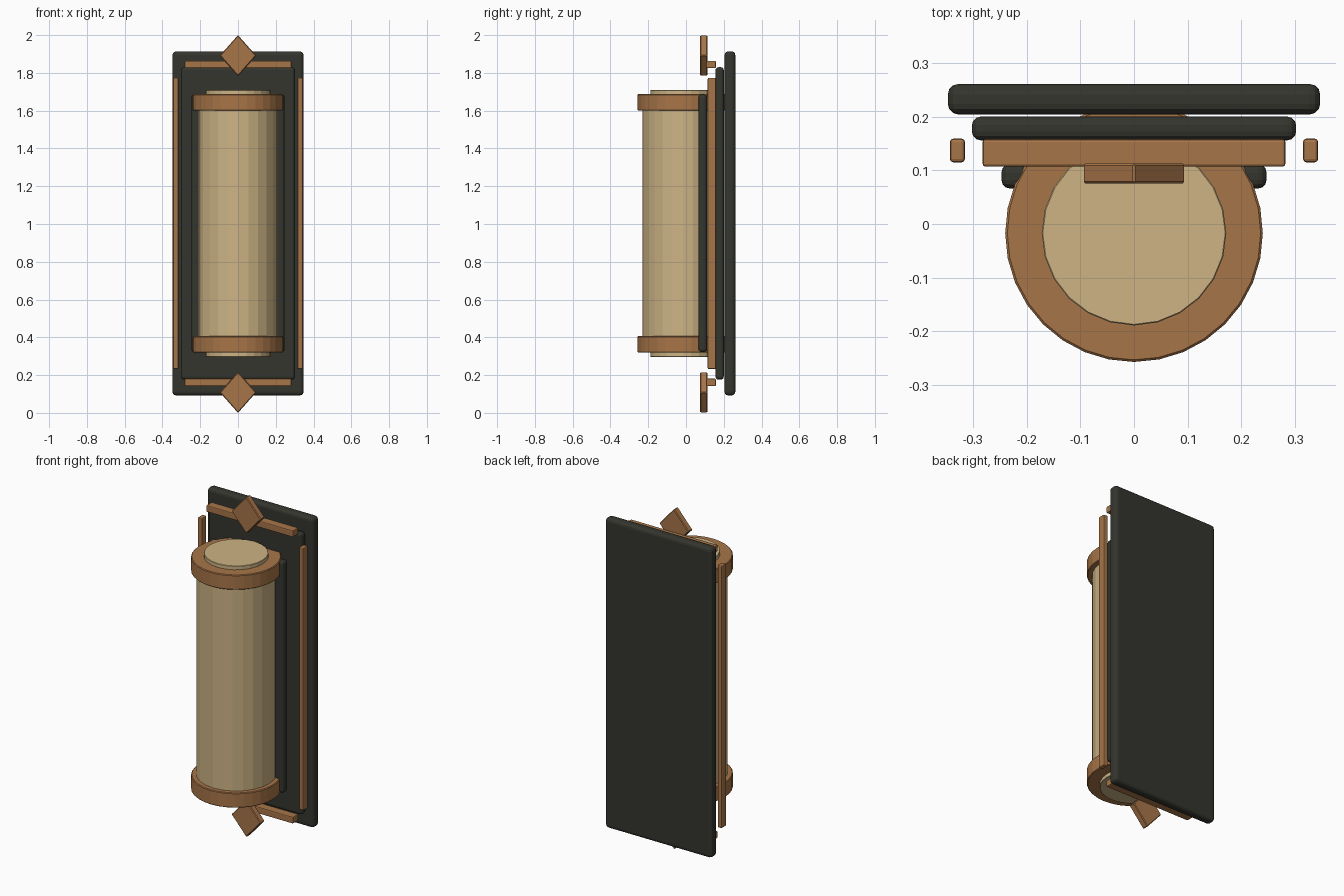
import bpy, bmesh, math
from mathutils import Matrix

if "Cube" in bpy.data.objects:
    bpy.data.objects.remove(bpy.data.objects["Cube"])


def material(name, rgb):
    m = bpy.data.materials.new(name)
    m.diffuse_color = (*rgb, 1)
    m.use_nodes = True
    m.node_tree.nodes["Principled BSDF"].inputs["Base Color"].default_value = m.diffuse_color
    return m


IRON = material("dark iron", (0.034, 0.036, 0.027))
COPPER = material("copper", (0.39, 0.178, 0.065))
SHADE = material("warm parchment", (0.61, 0.456, 0.235))


def finish(name, bm, mat, bevel=0, segments=2):
    if bevel:
        # round only the sharp edges, leaving cylinder facets alone
        sharp = [e for e in bm.edges if e.calc_face_angle(0) > math.radians(30)]
        bmesh.ops.bevel(bm, geom=sharp, offset=bevel, segments=segments,
                        profile=0.5, affect='EDGES', clamp_overlap=True)
    bmesh.ops.recalc_face_normals(bm, faces=bm.faces)
    mesh = bpy.data.meshes.new(name)
    bm.to_mesh(mesh)
    bm.free()
    mesh.materials.append(mat)
    ob = bpy.data.objects.new(name, mesh)
    bpy.context.collection.objects.link(ob)
    return ob


def box(name, x, y, z, mat, bevel, segments=2):
    """Bevelled box from (min, max) ranges."""
    bm = bmesh.new()
    bmesh.ops.create_cube(bm, size=1)
    for v in bm.verts:
        v.co = [(a + b) / 2 + c * (b - a) for (a, b), c in zip((x, y, z), v.co)]
    return finish(name, bm, mat, bevel, segments)


def drum(name, radius, z, sides, mat, bevel=0):
    """Upright cylinder on the lamp axis."""
    bm = bmesh.new()
    bmesh.ops.create_cone(bm, cap_ends=True, segments=sides, radius1=radius,
                          radius2=radius, depth=z[1] - z[0],
                          matrix=Matrix.Translation((0, -0.017, sum(z) / 2)))
    return finish(name, bm, mat, bevel, 1)


def diamond(name, zc):
    """Flat lozenge finial facing the front."""
    bm = bmesh.new()
    outline = [(0.096, 0), (0, 0.1085), (-0.096, 0), (0, -0.1085)]
    face = bm.faces.new([bm.verts.new((x, 0.075, zc + z)) for x, z in outline])
    ext = bmesh.ops.extrude_face_region(bm, geom=[face])
    bmesh.ops.translate(bm, vec=(0, 0.038, 0),
                        verts=[g for g in ext["geom"] if isinstance(g, bmesh.types.BMVert)])
    return finish(name, bm, COPPER, 0.004, 1)


# Stacked wall plates
box("back_plate", (-0.347, 0.347), (0.204, 0.261), (0.092, 1.914), IRON, 0.02, 3)
box("middle_plate", (-0.302, 0.302), (0.156, 0.2), (0.176, 1.83), IRON, 0.016, 3)
box("front_plate", (-0.247, 0.247), (0.066, 0.112), (0.323, 1.685), IRON, 0.016, 3)

# Trim rails around the plates
for side, s in (("right", 1), ("left", -1)):
    box(side + "_rail", sorted((s * 0.315, s * 0.343)), (0.115, 0.159),
        (0.232, 1.774), COPPER, 0.006)

# Parts repeated at the top and bottom, mirrored about mid height
for end, s in (("top", 1), ("bottom", -1)):
    def span(a, b):
        return sorted((1.003 + s * a, 1.003 + s * b))
    box(end + "_rail", (-0.282, 0.282), (0.107, 0.158), span(0.822, 0.861), COPPER, 0.005)
    drum(end + "_band", 0.24, span(0.597, 0.684), 32, COPPER, 0.004)
    drum(end + "_shade_cap", 0.172, span(0.65, 0.706), 24, SHADE, 0.002)
    diamond(end + "_diamond", 1 + s * 0.8915)

# Lamp shade
drum("shade", 0.213, (0.38, 1.63), 24, SHADE)
